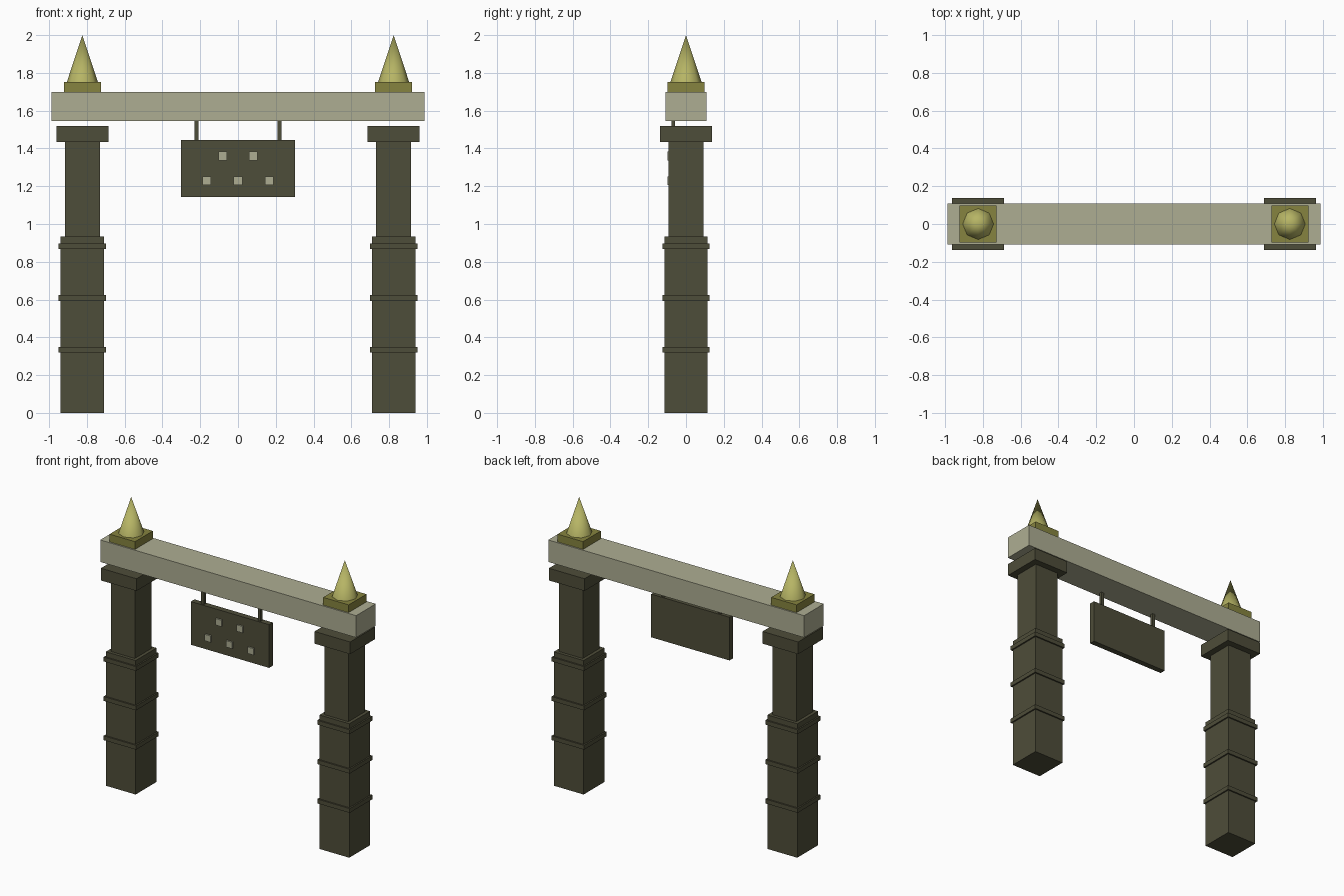
import bpy
import math

cube = bpy.data.objects.get("Cube")
if cube:
    bpy.data.objects.remove(cube, do_unlink=True)


def material(name, rgb):
    m = bpy.data.materials.new(name)
    m.use_nodes = True
    m.diffuse_color = (*rgb, 1)
    m.node_tree.nodes["Principled BSDF"].inputs["Base Color"].default_value = (*rgb, 1)
    return m


dark = material("dark_olive_stone", (0.076, 0.074, 0.041))
pale = material("pale_stone", (0.42, 0.42, 0.29))
ochre = material("dark_gold", (0.24, 0.23, 0.05))
gold = material("light_gold", (0.47, 0.46, 0.13))


def box(name, x, y, half_x, half_y, z0, z1, mat):
    """Box given by its centre, half widths and height range."""
    bpy.ops.mesh.primitive_cube_add(size=2, location=(x, y, (z0 + z1) / 2))
    ob = bpy.context.object
    ob.name = name
    ob.scale = (half_x, half_y, (z1 - z0) / 2)
    bpy.ops.object.transform_apply(location=False, rotation=False, scale=True)
    ob.data.materials.append(mat)
    return ob


# Pillars with bands, caps and finials
for side, s in (("right", -1), ("left", 1)):
    x = s * 0.824
    box(side + "_pillar_lower", x, 0, 0.115, 0.115, 0, 0.934, dark)
    for i, z in enumerate((0.334, 0.608, 0.883)):
        box(f"{side}_pillar_band_{i + 1}", x, 0, 0.125, 0.125, z - 0.015, z + 0.015, dark)
    box(side + "_pillar_upper", x, 0, 0.0925, 0.0925, 0.934, 1.434, dark)
    box(side + "_pillar_cap", x, 0, 0.1375, 0.1375, 1.434, 1.519, dark)
    box(side + "_finial_base", x, 0, 0.098, 0.098, 1.698, 1.752, ochre)
    bpy.ops.mesh.primitive_cone_add(vertices=8, radius1=0.082, depth=0.248,
                                    location=(x, 0, 1.876))
    spike = bpy.context.object
    spike.name = side + "_finial_spike"
    spike.data.materials.append(gold)
    bpy.ops.object.shade_smooth_by_angle(angle=math.radians(60))

# Beam across the top
box("beam", 0, 0, 0.987, 0.108, 1.545, 1.698, pale)

# Hanging sign board with square studs
SIGN_Y = -0.068
box("sign_board", 0, SIGN_Y, 0.302, 0.02, 1.143, 1.444, dark)
for side, s in (("right", -1), ("left", 1)):
    box(side + "_sign_hanger", s * 0.219, SIGN_Y, 0.011, 0.01, 1.444, 1.545, dark)
for row, z, xs in (("upper", 1.36, (-0.082, 0.082)), ("lower", 1.228, (-0.165, 0, 0.165))):
    for i, x in enumerate(xs):
        box(f"{row}_sign_stud_{i + 1}", x, -0.093, 0.0225, 0.006, z - 0.0225, z + 0.0225, pale)
